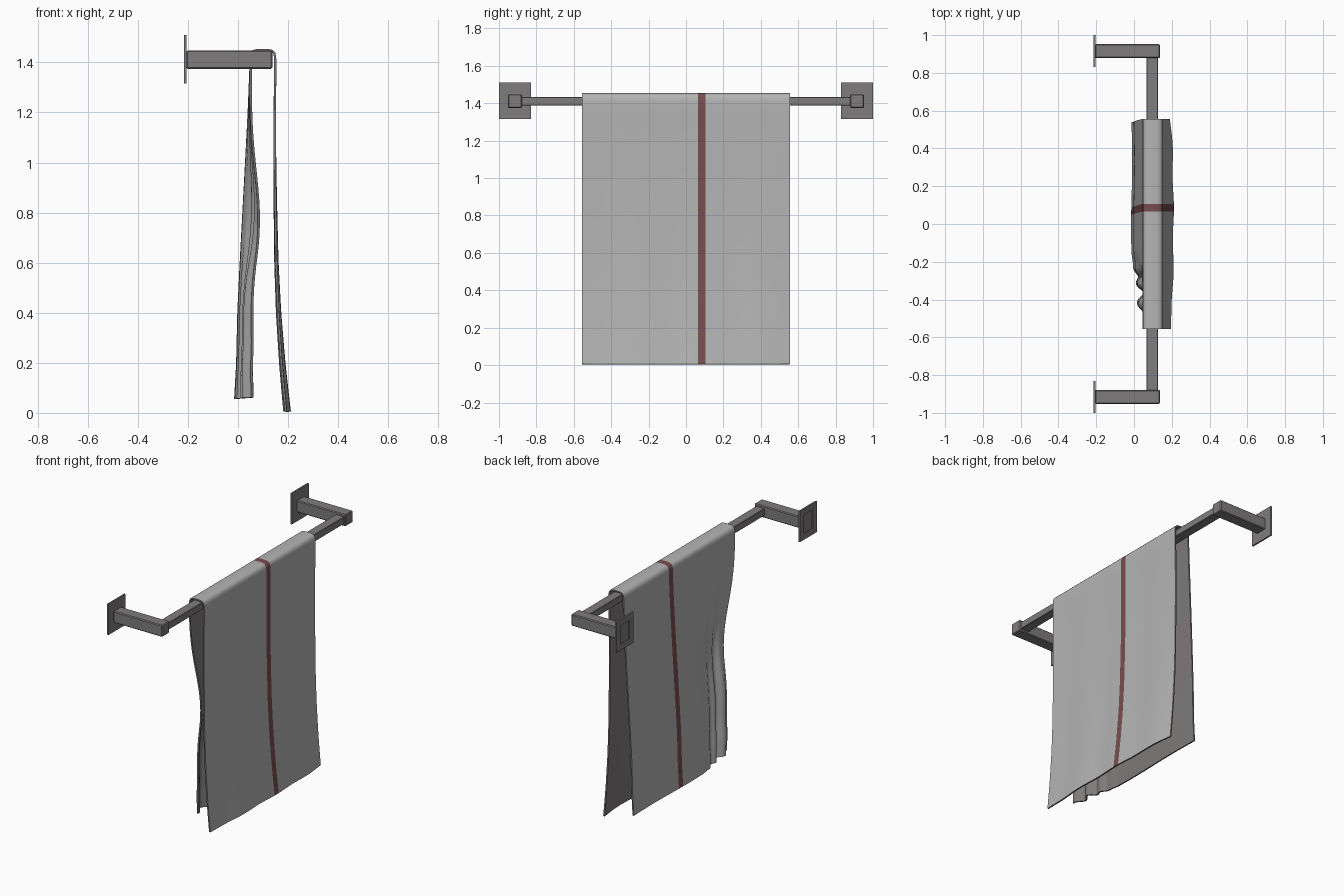
import bpy, bmesh, math

if "Cube" in bpy.data.objects:
    bpy.data.objects.remove(bpy.data.objects["Cube"])


def material(name, rgb):
    m = bpy.data.materials.new(name)
    m.diffuse_color = (*rgb, 1)
    m.use_nodes = True
    m.node_tree.nodes["Principled BSDF"].inputs["Base Color"].default_value = m.diffuse_color
    return m


METAL = material("brushed metal", (0.21, 0.20, 0.20))
CLOTH = material("towel grey", (0.46, 0.46, 0.46))
STRIPE = material("stripe red", (0.19, 0.075, 0.075))
LINING = material("towel underside", (0.21, 0.195, 0.195))


def box(name, lo, hi, bevel=0.0, recess=False):
    bm = bmesh.new()
    bmesh.ops.create_cube(bm, size=1)
    for v in bm.verts:
        v.co = [(a + b) / 2 + c * (b - a) for a, b, c in zip(lo, hi, v.co)]
    bm.normal_update()
    if recess:  # square socket on the wall side
        f = [f for f in bm.faces if f.normal.x < -0.9]
        bmesh.ops.inset_region(bm, faces=f, thickness=0.055)
        bmesh.ops.inset_region(bm, faces=f, thickness=0.0005, depth=-0.0075)
    if bevel:
        bmesh.ops.bevel(bm, geom=bm.edges[:], offset=bevel, segments=1, affect='EDGES')
    bm.normal_update()
    me = bpy.data.meshes.new(name)
    bm.to_mesh(me)
    bm.free()
    ob = bpy.data.objects.new(name, me)
    bpy.context.collection.objects.link(ob)
    me.materials.append(METAL)
    return ob


# Wall plates, arms and bar
for s, side in ((-1, "left"), (1, "right")):
    def ys(a, b):
        return sorted((s * a, s * b))
    y0, y1 = ys(0.83, 1.0)
    box(side + "_wall_plate", (-0.215, y0, 1.315), (-0.205, y1, 1.51), recess=True)
    y0, y1 = ys(0.878, 0.952)
    box(side + "_arm", (-0.206, y0, 1.374), (0.137, y1, 1.448), bevel=0.005)
box("towel_bar", (0.067, -0.89, 1.388), (0.127, 0.89, 1.433), bevel=0.003)


# Towel: side profiles as (z, x) keys
FRONT = [(0.005, 0.198), (0.1, 0.188), (0.2, 0.178), (0.4, 0.163), (0.6, 0.154),
         (0.8, 0.15), (1.0, 0.147), (1.2, 0.147), (1.4, 0.149)]
BACK = [(0.055, -0.008), (0.2, 0.000), (0.4, 0.004), (0.6, 0.013), (0.8, 0.023),
        (1.0, 0.033), (1.2, 0.043), (1.38, 0.050)]
OVER = [(0.148, 1.422), (0.145, 1.437), (0.136, 1.446), (0.122, 1.449), (0.1, 1.450),
        (0.075, 1.449), (0.061, 1.445), (0.053, 1.435), (0.050, 1.42), (0.050, 1.40)]


def sample(keys, z):
    for (z0, x0), (z1, x1) in zip(keys, keys[1:]):
        if z <= z1:
            return x0 + (x1 - x0) * (z - z0) / (z1 - z0)
    return keys[-1][1]


def smooth(a, b, v):
    t = max(0, min(1, (v - a) / (b - a)))
    return t * t * (3 - 2 * t)


def front_point(y, z):
    t = 1 - z / 1.4
    wave = t * t * (0.006 - 0.016 * (abs(y) / 0.555) ** 3) + 0.003 * t * math.sin(19 * y)
    return (sample(FRONT, z) + wave, y, z)


def back_point(y, z):
    t = smooth(1.38, 0.06, z)
    fold = smooth(-0.12, -0.5, y)          # gathered folds near one end
    bulge = 0.055 * math.exp(-((z - 0.74) / 0.34) ** 2) + 0.034 * smooth(0.6, 0.2, z) \
        + 0.012 * smooth(0.2, 0.05, z)
    ripple = 0.019 * t * math.sin(50 * (y + 0.2) + 1.2 * z)
    x = sample(BACK, z) + fold * (bulge + ripple) - 0.003 * t * math.cos(9 * y)
    pull = 0.085 * smooth(1.38, 0.55, z) * fold
    return (x, y + pull - 0.015 * t, z + 0.006 * fold * t)


N, HALF, ROWS = 111, 0.555, 30
bm = bmesh.new()
grid = []
for i in range(N + 1):
    y = -HALF + 2 * HALF * i / N
    col = [front_point(y, 0.005 + 1.395 * j / ROWS) for j in range(ROWS + 1)]
    col += [(x, y, z) for x, z in OVER]
    col += [back_point(y, 1.38 - 1.325 * j / ROWS) for j in range(ROWS + 1)]
    grid.append([bm.verts.new(p) for p in col])
for i in range(N):
    yc = -HALF + 2 * HALF * (i + 0.5) / N
    for j in range(len(grid[0]) - 1):
        f = bm.faces.new((grid[i][j], grid[i + 1][j], grid[i + 1][j + 1], grid[i][j + 1]))
        f.smooth = True
        f.material_index = 1 if 0.065 < yc < 0.107 else 0
me = bpy.data.meshes.new("towel")
bm.normal_update()
bm.to_mesh(me)
bm.free()
towel = bpy.data.objects.new("towel", me)
bpy.context.collection.objects.link(towel)
for m in (CLOTH, STRIPE, LINING, LINING):
    me.materials.append(m)

# Thickness with a plain underside, then smooth cloth with sharp rims
thick = towel.modifiers.new("thickness", 'SOLIDIFY')
thick.thickness = 0.009
thick.offset = 0
thick.material_offset = 2
thick.material_offset_rim = 2
bpy.ops.object.select_all(action='DESELECT')
towel.select_set(True)
bpy.context.view_layer.objects.active = towel
bpy.ops.object.modifier_apply(modifier="thickness")
bpy.ops.object.shade_smooth_by_angle(angle=math.radians(50))
